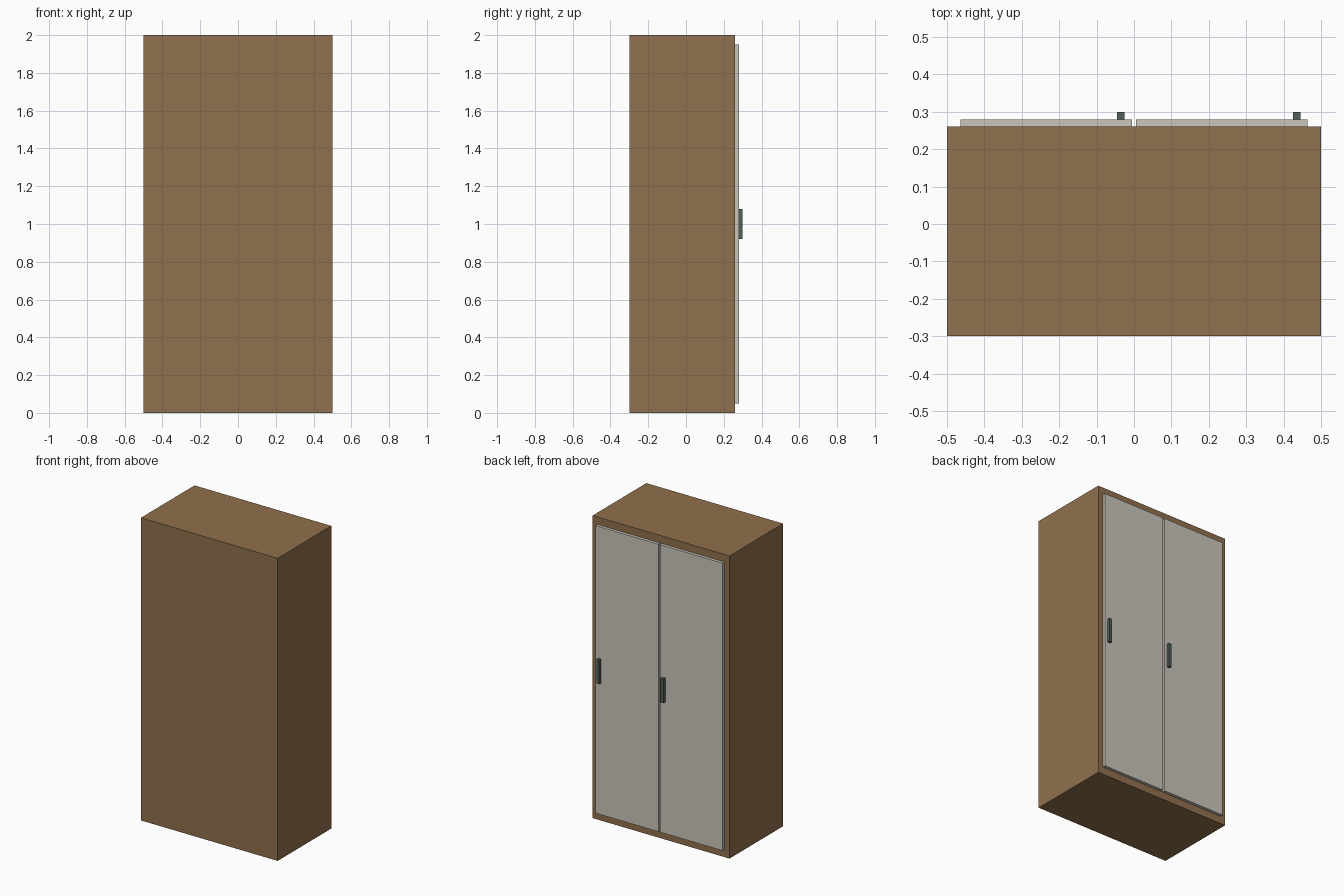
import bpy

if "Cube" in bpy.data.objects:
    bpy.data.objects.remove(bpy.data.objects["Cube"])


def material(name, rgb):
    m = bpy.data.materials.new(name)
    m.diffuse_color = (*rgb, 1.0)
    m.use_nodes = True
    m.node_tree.nodes["Principled BSDF"].inputs["Base Color"].default_value = m.diffuse_color
    return m


def box(name, lo, hi, mat):
    """Axis-aligned box between two corners."""
    centre = [(a + b) / 2 for a, b in zip(lo, hi)]
    size = [b - a for a, b in zip(lo, hi)]
    bpy.ops.mesh.primitive_cube_add(size=1, location=centre)
    ob = bpy.context.object
    ob.name = name
    ob.scale = size
    bpy.ops.object.transform_apply(location=False, rotation=False, scale=True)
    ob.data.materials.append(mat)
    return ob


wood = material("wood", (0.28, 0.16, 0.075))
panel = material("door_panel", (0.60, 0.56, 0.50))
metal = material("handle_metal", (0.08, 0.12, 0.10))

# Cabinet body
box("cabinet_body", (-0.5, -0.3, 0), (0.5, 0.26, 2), wood)

# Two doors on the +y side, each with a bar handle near its +x edge
for side, cx in (("left", -0.235), ("right", 0.235)):
    box(f"{side}_door", (cx - 0.229, 0.26, 0.05), (cx + 0.229, 0.28, 1.95), panel)
    hx = cx + 0.2
    box(f"{side}_handle", (hx - 0.01, 0.28, 0.92), (hx + 0.01, 0.30, 1.08), metal)
